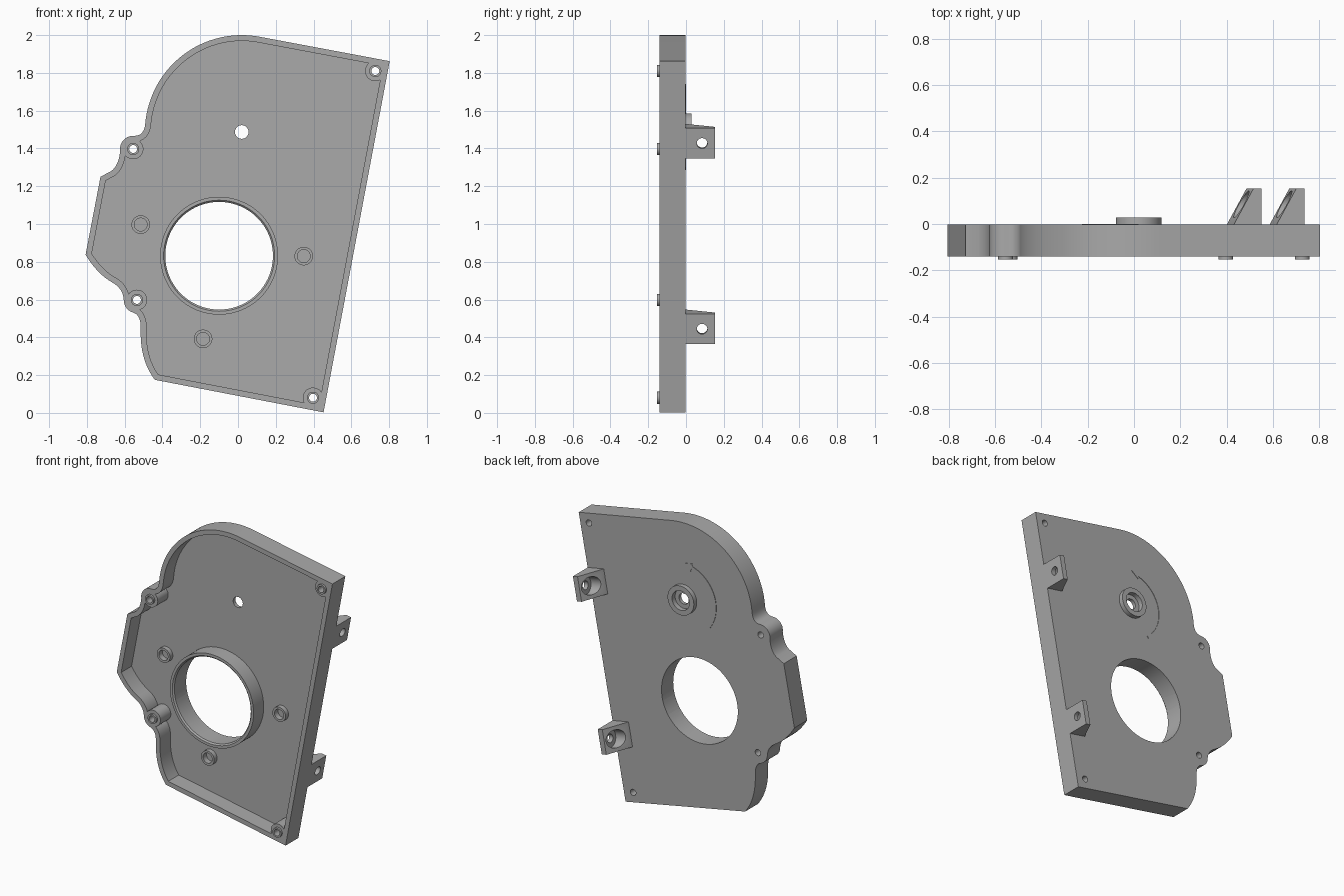
import bpy, bmesh, math
from math import sin, cos, radians
from mathutils import Vector, Matrix

if "Cube" in bpy.data.objects:
    bpy.data.objects.remove(bpy.data.objects["Cube"])

grey = bpy.data.materials.new("plain_grey")
grey.use_nodes = True
COLOUR = (0.40, 0.40, 0.40, 1)
grey.diffuse_color = COLOUR
grey.node_tree.nodes["Principled BSDF"].inputs["Base Color"].default_value = COLOUR

BACK, FRONT, FLOOR = -0.003, -0.14, -0.029


def make(name, bm):
    bmesh.ops.recalc_face_normals(bm, faces=bm.faces)
    mesh = bpy.data.meshes.new(name)
    bm.to_mesh(mesh)
    bm.free()
    mesh.materials.append(grey)
    obj = bpy.data.objects.new(name, mesh)
    bpy.context.collection.objects.link(obj)
    return obj


def prism(name, pts, y0, y1):
    """Extrude an (x, z) outline from y0 to y1."""
    bm = bmesh.new()
    face = bm.faces.new([bm.verts.new((x, y0, z)) for x, z in pts])
    new = bmesh.ops.extrude_face_region(bm, geom=[face])["geom"]
    verts = [v for v in new if isinstance(v, bmesh.types.BMVert)]
    bmesh.ops.translate(bm, verts=verts, vec=(0, y1 - y0, 0))
    return make(name, bm)


def cyl(name, c, r, y0, y1, r_end=None, n=48):
    """Cylinder or cone along y, radius r at y0 and r_end at y1."""
    bm = bmesh.new()
    turn = Matrix.Translation((c[0], (y0 + y1) / 2, c[1])) @ Matrix.Rotation(radians(-90), 4, 'X')
    bmesh.ops.create_cone(bm, cap_ends=True, segments=n, radius1=r,
                          radius2=r if r_end is None else r_end,
                          depth=y1 - y0, matrix=turn)
    return make(name, bm)


def boolean(obj, tool, op='DIFFERENCE'):
    mod = obj.modifiers.new(op, 'BOOLEAN')
    mod.operation, mod.solver, mod.object = op, 'EXACT', tool
    bpy.context.view_layer.objects.active = obj
    bpy.ops.object.modifier_apply(modifier=mod.name)
    bpy.data.objects.remove(tool)


def arc(c, r, a0, a1, n):
    angles = [radians(a0 + (a1 - a0) * i / n) for i in range(n + 1)]
    return [(c[0] + r * cos(a), c[1] + r * sin(a)) for a in angles]


def bend(p, q, s, n=8):
    """Quadratic curve from p to s, pulled towards q."""
    p, q, s = Vector(p), Vector(q), Vector(s)
    return [tuple(p * (1 - t) ** 2 + q * 2 * t * (1 - t) + s * t * t)
            for t in (i / n for i in range(n + 1))]


def inset(pts, d):
    """Offset a counter-clockwise outline inwards with mitred corners."""
    out = []
    for i, p in enumerate(pts):
        p, a, b = Vector(p), Vector(pts[i - 1]), Vector(pts[(i + 1) % len(pts)])
        u, v = (p - a).normalized(), (b - p).normalized()
        m = Vector((-u.y - v.y, u.x + v.x)).normalized()
        out.append(tuple(p + m * d / max(0.4, m.dot(Vector((-u.y, u.x))))))
    return out


# Outline of the cover, counter-clockwise from the upper left corner
PIVOT = (0.02, 1.487)
screws = [(0.727, 1.81), (0.397, 0.08), (-0.555, 1.397), (-0.535, 0.598)]
upper, lower = screws[2], screws[3]
big = arc(PIVOT, 0.513, 79.5, 175, 32)
ear_a = arc(upper, 0.07, 85, 190, 10)
ear_b = arc(lower, 0.07, 178, 255, 8)
path = [(0.803, 1.862)] + big
path += bend(big[-1], (-0.497, 1.466), ear_a[0]) + ear_a
path += bend(ear_a[-1], (-0.632, 1.31), (-0.67, 1.281)) + [(-0.728, 1.25)]
path += bend((-0.807, 0.837), (-0.745, 0.735), (-0.665, 0.69))
path += bend((-0.665, 0.69), (-0.61, 0.66), ear_b[0]) + ear_b
path += bend(ear_b[-1], (-0.512, 0.517), (-0.515, 0.44))
path += bend((-0.515, 0.44), (-0.52, 0.28), (-0.44, 0.175), 14) + [(0.453, 0.003)]
outline = []
for p in path:
    if not outline or (Vector(p) - Vector(outline[-1])).length > 1e-4:
        outline.append(p)

# Tray: solid outline, hollowed from the front around the screw posts
cover = prism("cover_tray", outline, FRONT, BACK)
pocket = prism("pocket_cutter", inset(outline, 0.031), -0.3, FLOOR)
for s in screws:
    boolean(pocket, cyl("post_cutter", s, 0.054, -0.4, 0.1))
boolean(cover, pocket)

# Collar round the large opening, with a chamfered lip
OPENING = (-0.10, 0.832)
boolean(cover, cyl("collar", OPENING, 0.312, -0.137, -0.015, n=96), 'UNION')
boolean(cover, cyl("opening_cutter", OPENING, 0.285, -0.3, 0.2, n=96))
boolean(cover, cyl("chamfer_cutter", OPENING, 0.302, -0.145, -0.125, 0.282, n=96))

# Screw posts: raised lips and through holes
for s in screws:
    boolean(cover, cyl("screw_lip", s, 0.032, -0.154, -0.1, n=32), 'UNION')
    boolean(cover, cyl("screw_cutter", s, 0.021, -0.3, 0.2, n=32))

# Blind sockets on the floor
for c in [(-0.515, 0.997), (0.348, 0.83), (-0.185, 0.392)]:
    boolean(cover, cyl("socket", c, 0.049, -0.06, -0.015), 'UNION')
    boolean(cover, cyl("socket_cutter", c, 0.034, -0.2, -0.022))

# Pivot boss on the back with counterbore
boolean(cover, cyl("pivot_boss", PIVOT, 0.098, -0.015, 0.028), 'UNION')
boolean(cover, cyl("pivot_bore", PIVOT, 0.065, -0.005, 0.2))
boolean(cover, cyl("pivot_hole", PIVOT, 0.036, -0.3, 0.2))

# Direction arrow on the back
arrow = arc(PIVOT, 0.245, 105, 235, 32) + arc(PIVOT, 0.225, 235, 105, 32)
arrow += arc(PIVOT, 0.208, 105, 105, 1)[:1] + arc(PIVOT, 0.243, 90, 90, 1)[:1]
arrow += arc(PIVOT, 0.264, 105, 105, 1)[:1]
arrow_plate = prism("direction_arrow", arrow, -0.006, 0.0)

# Hinge brackets: wedges flush with the slanted edge, bored crosswise
edge_top, edge_low = Vector((0.803, 1.862)), Vector((0.453, 0.003))
along = (edge_top - edge_low).normalized()
tilt = math.atan2(along.x, along.y)
brackets = []
for name, z in (("upper_bracket", 1.427), ("lower_bracket", 0.444)):
    bm = bmesh.new()
    profile = [(0, -0.01), (0, 0.154), (-0.035, 0.154), (-0.122, BACK), (-0.122, -0.01)]
    face = bm.faces.new([bm.verts.new((x, y, -0.082)) for x, y in profile])
    new = bmesh.ops.extrude_face_region(bm, geom=[face])["geom"]
    bmesh.ops.translate(bm, verts=[v for v in new if isinstance(v, bmesh.types.BMVert)],
                        vec=(0, 0, 0.164))
    bracket = make(name, bm)
    for r, x0, x1 in ((0.058, -0.3, -0.03), (0.028, -0.3, 0.1)):
        bm = bmesh.new()
        place = Matrix.Translation(((x0 + x1) / 2, 0.085, 0)) @ Matrix.Rotation(radians(90), 4, 'Y')
        bmesh.ops.create_cone(bm, cap_ends=True, segments=40, radius1=r, radius2=r,
                              depth=x1 - x0, matrix=place)
        boolean(bracket, make("bracket_cutter", bm))
    x = edge_low.x + (z - edge_low.y) * along.x / along.y
    bracket.data.transform(Matrix.Translation((x, 0, z)) @ Matrix.Rotation(tilt, 4, 'Y'))
    brackets.append(bracket)

# Smooth round walls, keep edges sharp
bpy.ops.object.select_all(action='DESELECT')
for obj in [cover, arrow_plate] + brackets:
    obj.select_set(True)
bpy.context.view_layer.objects.active = cover
bpy.ops.object.shade_smooth_by_angle(angle=radians(30))
